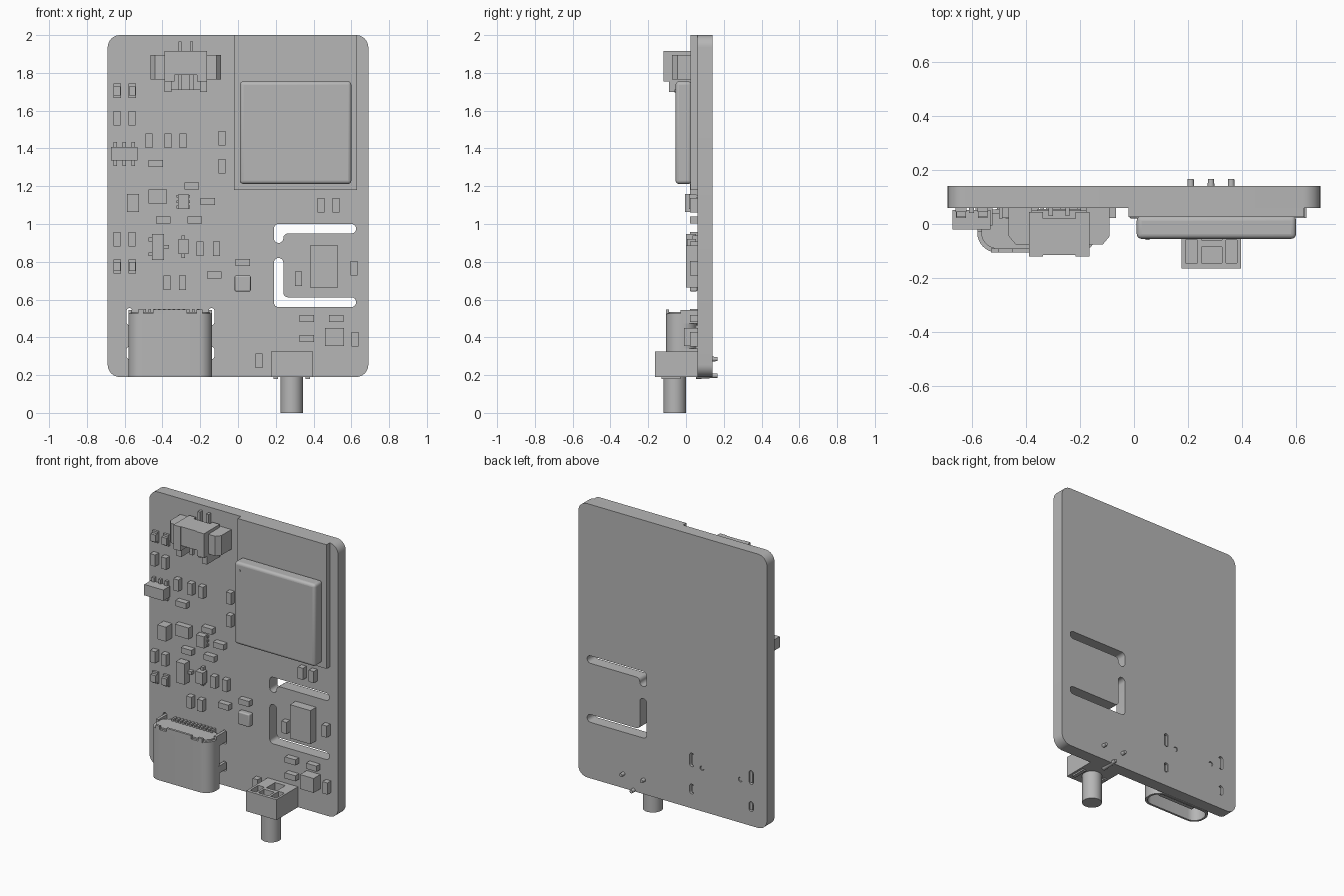
import bpy, bmesh, math
from mathutils import Vector, Matrix

if "Cube" in bpy.data.objects:
    bpy.data.objects.remove(bpy.data.objects["Cube"])

grey = bpy.data.materials.new("grey")
grey.diffuse_color = (0.47, 0.47, 0.47, 1)
grey.use_nodes = True
grey.node_tree.nodes["Principled BSDF"].inputs["Base Color"].default_value = grey.diffuse_color
FRONT = 0.06   # y of the board's front face


def finish(name, bm, bevel=0, smooth=False):
    bmesh.ops.recalc_face_normals(bm, faces=bm.faces)
    me = bpy.data.meshes.new(name)
    bm.to_mesh(me)
    bm.free()
    ob = bpy.data.objects.new(name, me)
    bpy.context.collection.objects.link(ob)
    me.materials.append(grey)
    if bevel:
        m = ob.modifiers.new("bevel", 'BEVEL')
        m.width, m.segments = bevel, 4
    if smooth or bevel:
        bpy.ops.object.select_all(action='DESELECT')
        ob.select_set(True)
        bpy.context.view_layer.objects.active = ob
        bpy.ops.object.shade_smooth_by_angle(angle=math.radians(35))
    return ob


def boxes(name, items, bevel=0):
    """One object from boxes given as (x0, x1, y0, y1, z0, z1)."""
    bm = bmesh.new()
    for x0, x1, y0, y1, z0, z1 in items:
        m = Matrix.Translation(((x0 + x1) / 2, (y0 + y1) / 2, (z0 + z1) / 2))
        bmesh.ops.create_cube(bm, size=1, matrix=m @ Matrix.Diagonal((x1 - x0, y1 - y0, z1 - z0, 1)))
    return finish(name, bm, bevel)


def chip(cx, cz, w, h, y):
    """Box standing on the board's face, reaching forward to y."""
    return (cx - w / 2, cx + w / 2, y, FRONT, cz - h / 2, cz + h / 2)


def rounded(points, r, n=6):
    """Round every right-angled corner of a closed outline."""
    out = []
    pts = [Vector(p) for p in points]
    for i, p in enumerate(pts):
        d1 = (pts[i - 1] - p).normalized()
        d2 = (pts[(i + 1) % len(pts)] - p).normalized()
        c = p + r * (d1 + d2)
        for k in range(n + 1):
            t = math.pi / 2 * k / n
            out.append(c - r * (d2 * math.cos(t) + d1 * math.sin(t)))
    return out


def rect(x0, x1, z0, z1, r, n=6):
    return rounded([(x0, z0), (x1, z0), (x1, z1), (x0, z1)], r, n)


def circle(cx, cz, r, n=16):
    return [Vector((cx + r * math.cos(a), cz + r * math.sin(a)))
            for a in (2 * math.pi * k / n for k in range(n))]


def prism(name, loops, a0, a1, axis='Y'):
    """Outline with holes, extruded between a0 and a1 along y or z."""
    cu = bpy.data.curves.new(name, 'CURVE')
    cu.dimensions, cu.fill_mode = '2D', 'BOTH'
    cu.extrude = (a1 - a0) / 2
    for loop in loops:
        s = cu.splines.new('POLY')
        s.points.add(len(loop) - 1)
        for q, p in zip(s.points, loop):
            q.co = (p.x, p.y, 0, 1)
        s.use_cyclic_u = True
    tmp = bpy.data.objects.new("tmp", cu)
    bpy.context.collection.objects.link(tmp)
    dg = bpy.context.evaluated_depsgraph_get()
    bm = bmesh.new()
    bm.from_mesh(tmp.evaluated_get(dg).to_mesh())
    bpy.data.objects.remove(tmp)
    bmesh.ops.remove_doubles(bm, verts=bm.verts, dist=1e-5)
    mid = (a0 + a1) / 2
    if axis == 'Y':
        bm.transform(Matrix.Translation((0, mid, 0)) @ Matrix.Rotation(math.pi / 2, 4, 'X'))
    else:
        bm.transform(Matrix.Translation((0, 0, mid)))
    return finish(name, bm, smooth=True)


def cylinders(name, items, axis):
    """Cylinders or cones given as (x, y, z, r_start, r_end, length), centred, along y or z."""
    bm = bmesh.new()
    for x, y, z, r0, r1, d in items:
        m = Matrix.Translation((x, y, z))
        if axis == 'Y':
            m = m @ Matrix.Rotation(-math.pi / 2, 4, 'X')
        bmesh.ops.create_cone(bm, cap_ends=True, segments=32, radius1=r0, radius2=r1, depth=d, matrix=m)
    return finish(name, bm, smooth=True)


# Circuit board with L-shaped isolation slots and socket holes
upper_slot = rounded([(.19, .90), (.24, .90), (.24, .95), (.625, .95), (.625, 1.0), (.19, 1.0)], .0245)
lower_slot = rounded([(.19, .56), (.625, .56), (.625, .612), (.24, .612), (.24, .82), (.19, .82)], .0245)
holes = [upper_slot, lower_slot]
for x in (-.575, -.14):
    holes += [rect(x - .015, x + .015, .465, .555, .0145), rect(x - .015, x + .015, .285, .35, .0145)]
for x in (-.495, -.215):
    holes.append(circle(x, .475, .015))
prism("circuit_board", [rect(-.69, .69, .19, 2.0, .065, 8)] + holes, FRONT, .14)

# Radio module: carrier plate and rounded shield can
boxes("module_plate", [(-.02, .63, .025, FRONT, 1.18, 2.0)])
boxes("module_shield", [(.01, .60, -.055, .03, 1.212, 1.755)], bevel=.018)
cylinders("shield_mark", [(.05, -.057, 1.705, .008, .008, .006)], 'Y')

# Small two-terminal parts, upright and lying
upright = [(-.64, 1.56), (-.56, 1.56), (-.47, 1.44), (-.37, 1.44), (-.29, 1.44), (-.085, 1.455),
           (-.085, 1.305), (-.64, .92), (-.56, .92), (-.20, .87), (-.115, .87), (-.375, .69),
           (-.295, .69), (.44, 1.10), (.52, 1.10), (.32, .71), (.615, .765), (.11, .275), (.62, .39)]
lying = [(-.435, 1.32), (-.245, 1.2), (-.16, 1.12), (-.395, 1.02), (-.23, 1.02), (-.125, .73),
         (.025, .795), (.365, .5), (.52, .5), (.365, .395)]
boxes("upright_passives", [chip(x, z, .037, .077, .022) for x, z in upright])
boxes("lying_passives", [chip(x, z, .077, .037, .022) for x, z in lying])

# Indicator lights: base with narrower lens
leds = [(x, z) for x in (-.64, -.56) for z in (1.705, .775)]
boxes("indicator_bases", [chip(x, z, .04, .075, .045) for x, z in leds])
boxes("indicator_lenses", [chip(x, z, .036, .048, .025) for x, z in leds])

# Larger plain chips
boxes("large_passives", [chip(-.555, 1.11, .063, .095, -.005), chip(-.425, 1.145, .1, .075, .02),
                         chip(.455, .775, .15, .222, .0), chip(.51, .402, .1, .095, -.01)])
boxes("square_chip", [chip(.025, .685, .085, .085, .02)], bevel=.008)

# Leaded chips: bodies and legs
boxes("leaded_bodies", [(-.672, -.532, -.02, .052, 1.335, 1.407), (-.455, -.392, .0, .052, .81, .948),
                        (-.316, -.262, .005, .052, .842, .92), (-.318, -.26, .015, .055, 1.08, 1.157)])
legs = [chip(x, 1.371, .018, .128, .04) for x in (-.65, -.602, -.555)]
legs += [chip(-.443, z, .06, .02, .035) for z in (.84, .918)]
legs += [chip(-.40, .88, .07, .02, .035), chip(-.289, .88, .018, .12, .035)]
legs += [chip(-.289, z, .072, .014, .045) for z in (1.09, 1.118, 1.146)]
boxes("chip_legs", legs)

# Battery connector: stepped housing, side ears, contacts
cx = -.277
housing = [(cx - .112, cx + .112, -.09, .05, 1.79, 1.88), (cx - .09, cx + .09, -.115, .02, 1.79, 1.915)]
for s in (-1, 1):
    a, b = sorted((cx + s * .112, cx + s * .075))
    housing.append((a, b, -.09, .05, 1.70, 1.80))
    a, b = sorted((cx + s * .112, cx + s * .06))
    housing.append((a, b, -.12, .045, 1.755, 1.915))
housing.append((cx - .08, cx + .08, .025, .055, 1.71, 1.80))
boxes("connector_housing", housing)
for s, side in ((-1, "left"), (1, "right")):
    a, b = cx + s * .10, cx + s * .187
    ear = [Vector(p) for p in ((a, .06), (b, .06), (b, -.045), (b - s * .025, -.075), (a, -.075))]
    prism(side + "_connector_ear", [ear], 1.765, 1.895, 'Z')
boxes("connector_contacts", [box for x in (cx - .031, cx + .031) for box in
                            ((x - .008, x + .008, .03, FRONT, 1.88, 1.965),
                             (x - .01, x + .01, -.05, -.03, 1.71, 1.80))])

# Charging socket: hollow shell, inner plug, tongue, rear contacts, legs
X0, X1 = -.58, -.138
outer, inner = rect(X0, X1, -.105, .055, .072, 8), rect(X0 + .014, X1 - .014, -.091, .041, .06, 8)
prism("socket_shell", [outer, inner], .19, .525, 'Z')
prism("socket_back", [inner], .43, .535, 'Z')
boxes("socket_shell_tabs", [(X0 + .05, -.50, -.105, -.09, .52, .548), (-.45, -.27, -.105, -.09, .52, .548),
                            (-.22, X1 - .05, -.105, -.09, .52, .548)])
boxes("socket_tongue", [(-.49, -.228, -.037, -.013, .23, .44)])
boxes("socket_contacts", [(-.50 + i * .0257, -.487 + i * .0257, .02, FRONT, .52, .55) for i in range(12)])
boxes("socket_legs", [(x - .009, x + .009, -.03, .135, z - h, z + h)
                      for x in (-.571, -.147) for z, h in ((.51, .036), (.317, .024))])
cylinders("socket_pegs", [(x, .09, .475, .012, .012, .09) for x in (-.495, -.215)], 'Y')

# Push button: housing with open pockets on top, plunger, solder pins
body = boxes("button_housing", [(.175, .397, -.165, FRONT, .19, .325)])
cut = boxes("button_pocket_cutter", [(.25, .325, -.145, -.085, .29, .4), (.19, .235, -.145, -.06, .29, .4),
                                     (.34, .382, -.145, -.06, .29, .4), (.25, .325, -.06, .03, .27, .4)])
cut.hide_render = True
cut.hide_viewport = True
m = body.modifiers.new("pockets", 'BOOLEAN')
m.object, m.operation, m.solver = cut, 'DIFFERENCE', 'EXACT'
cylinders("button_plunger", [(.284, -.06, .1, .06, .06, .2)], 'Z')
boxes("button_clips", [(x - .012, x + .012, -.13, -.03, .18, .20) for x in (.2, .37)])
cylinders("button_pins", [(x, .11, z, .018, .011, .115) for x, z in ((.21, .285), (.36, .285), (.285, .197))], 'Y')
